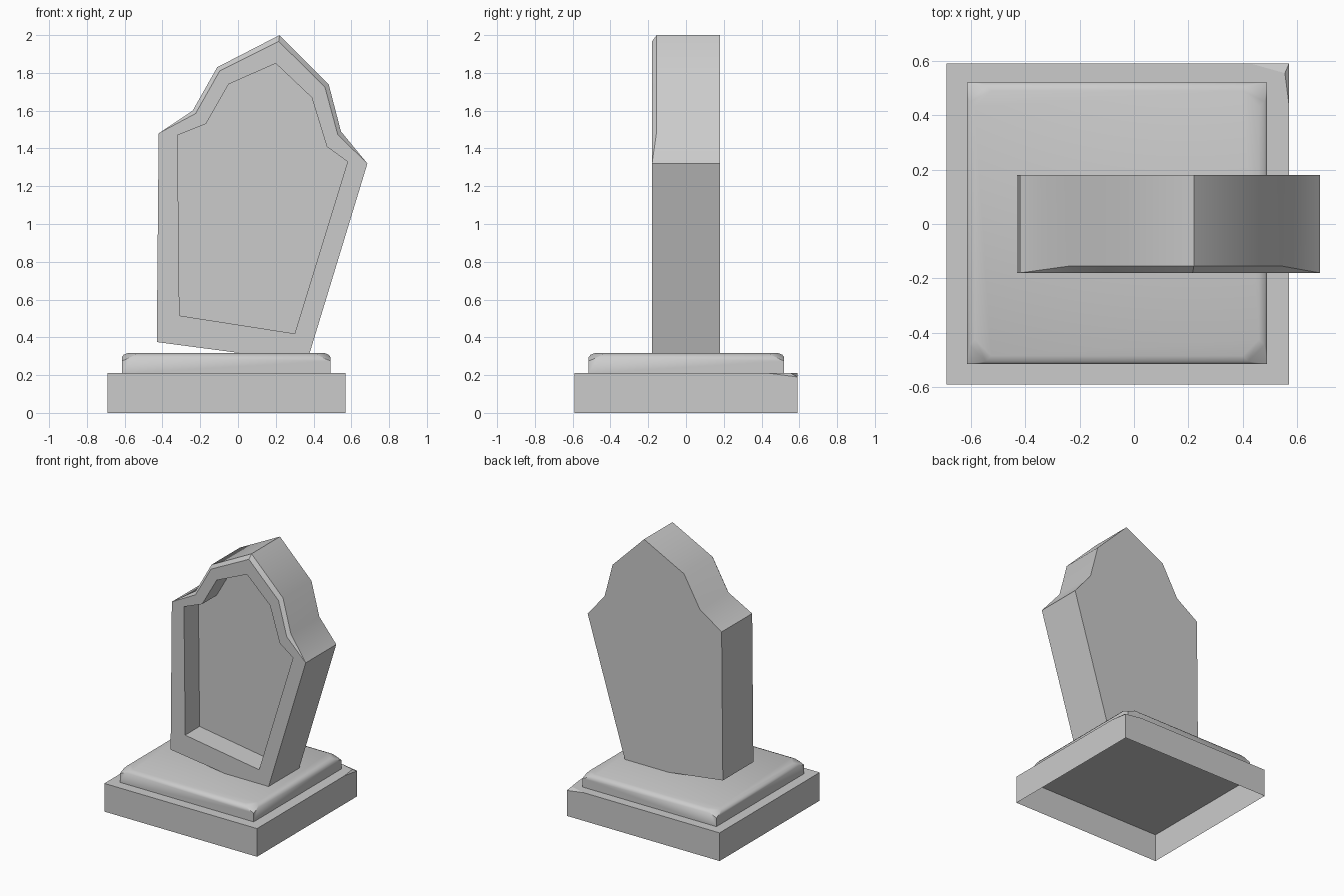
import bpy, bmesh, math

if "Cube" in bpy.data.objects:
    bpy.data.objects.remove(bpy.data.objects["Cube"])

stone = bpy.data.materials.new("grey stone")
stone.diffuse_color = (0.6, 0.6, 0.6, 1)
stone.use_nodes = True
stone.node_tree.nodes["Principled BSDF"].inputs["Base Color"].default_value = stone.diffuse_color


def finish(bm, name, smooth=None):
    me = bpy.data.meshes.new(name)
    bm.to_mesh(me)
    bm.free()
    ob = bpy.data.objects.new(name, me)
    bpy.context.collection.objects.link(ob)
    me.materials.append(stone)
    if smooth:
        bpy.ops.object.select_all(action='DESELECT')
        ob.select_set(True)
        bpy.context.view_layer.objects.active = ob
        bpy.ops.object.shade_smooth_by_angle(angle=math.radians(smooth))
    return ob


def hull(points):
    bm = bmesh.new()
    for p in points:
        bm.verts.new(p)
    bmesh.ops.convex_hull(bm, input=bm.verts[:])
    bmesh.ops.dissolve_limit(bm, angle_limit=0.01, verts=bm.verts[:], edges=bm.edges[:])
    bmesh.ops.recalc_face_normals(bm, faces=bm.faces[:])
    return bm


def cut_rect(x0, x1, y0, y1, z, c):
    # rectangle with every corner cut back by c
    pts = []
    for x, sx in ((x0, 1), (x1, -1)):
        for y, sy in ((y0, 1), (y1, -1)):
            pts += [(x + sx * c, y, z), (x, y + sy * c, z)] if c else [(x, y, z)]
    return pts


# lower plinth: open underneath, one chipped top corner
pts = cut_rect(-0.69, 0.57, -0.59, 0.59, 0, 0)
pts += [(-0.69, -0.59, 0.21), (0.57, -0.59, 0.21), (-0.69, 0.59, 0.21),
        (0.43, 0.59, 0.21), (0.555, 0.555, 0.21), (0.57, 0.44, 0.21), (0.57, 0.59, 0.19)]
bm = hull(pts)
under = [f for f in bm.faces if f.calc_center_median().z < 0.001]
bmesh.ops.delete(bm, geom=under, context='FACES_ONLY')
finish(bm, "lower_plinth")

# upper step: softened top edge and worn corners
r = (-0.615, 0.49, -0.515, 0.52)
pts = cut_rect(*r, 0.21, 0) + cut_rect(*r, 0.275, 0)
pts += cut_rect(*r, 0.295, 0.05)
for inset, z, c in ((0.01, 0.308, 0.06), (0.03, 0.316, 0.06)):
    pts += cut_rect(r[0] + inset, r[1] - inset, r[2] + inset, r[3] - inset, z, c)
finish(hull(pts), "upper_step", 40)

# headstone: outer and panel outlines (x, z), matched point for point
outer = [(-0.42, 1.48), (-0.24, 1.60), (-0.11, 1.83), (0.22, 2.0), (0.48, 1.74),
         (0.545, 1.49), (0.685, 1.32), (0.365, 0.27), (-0.43, 0.375)]
inner = [(-0.32, 1.47), (-0.17, 1.53), (-0.05, 1.74), (0.20, 1.85), (0.39, 1.67),
         (0.47, 1.41), (0.58, 1.33), (0.30, 0.42), (-0.31, 0.515)]
arch = range(1, 6)
n = len(outer)
FRONT, BACK, FLOOR = -0.18, 0.18, -0.01

bm = bmesh.new()
back, edge, lip, rim, floor = [], [], [], [], []
for i, ((ox, oz), (ix, iz)) in enumerate(zip(outer, inner)):
    back.append(bm.verts.new((ox, BACK, oz)))
    edge.append(bm.verts.new((ox, FRONT + (0.025 if i in arch else 0), oz)))
    t = 0.22 if i in arch else 0
    lip.append(bm.verts.new((ox + (ix - ox) * t, FRONT, oz + (iz - oz) * t)))
    rim.append(bm.verts.new((ix, FRONT, iz)))
    floor.append(bm.verts.new((ix, FLOOR, iz)))
for a, b in ((back, edge), (edge, lip), (lip, rim), (rim, floor)):
    for i in range(n):
        j = (i + 1) % n
        bm.faces.new((a[i], a[j], b[j], b[i]))
bm.faces.new(back)
bm.faces.new(floor)
bmesh.ops.remove_doubles(bm, verts=bm.verts[:], dist=0.0005)
bmesh.ops.recalc_face_normals(bm, faces=bm.faces[:])
finish(bm, "headstone", 35)
